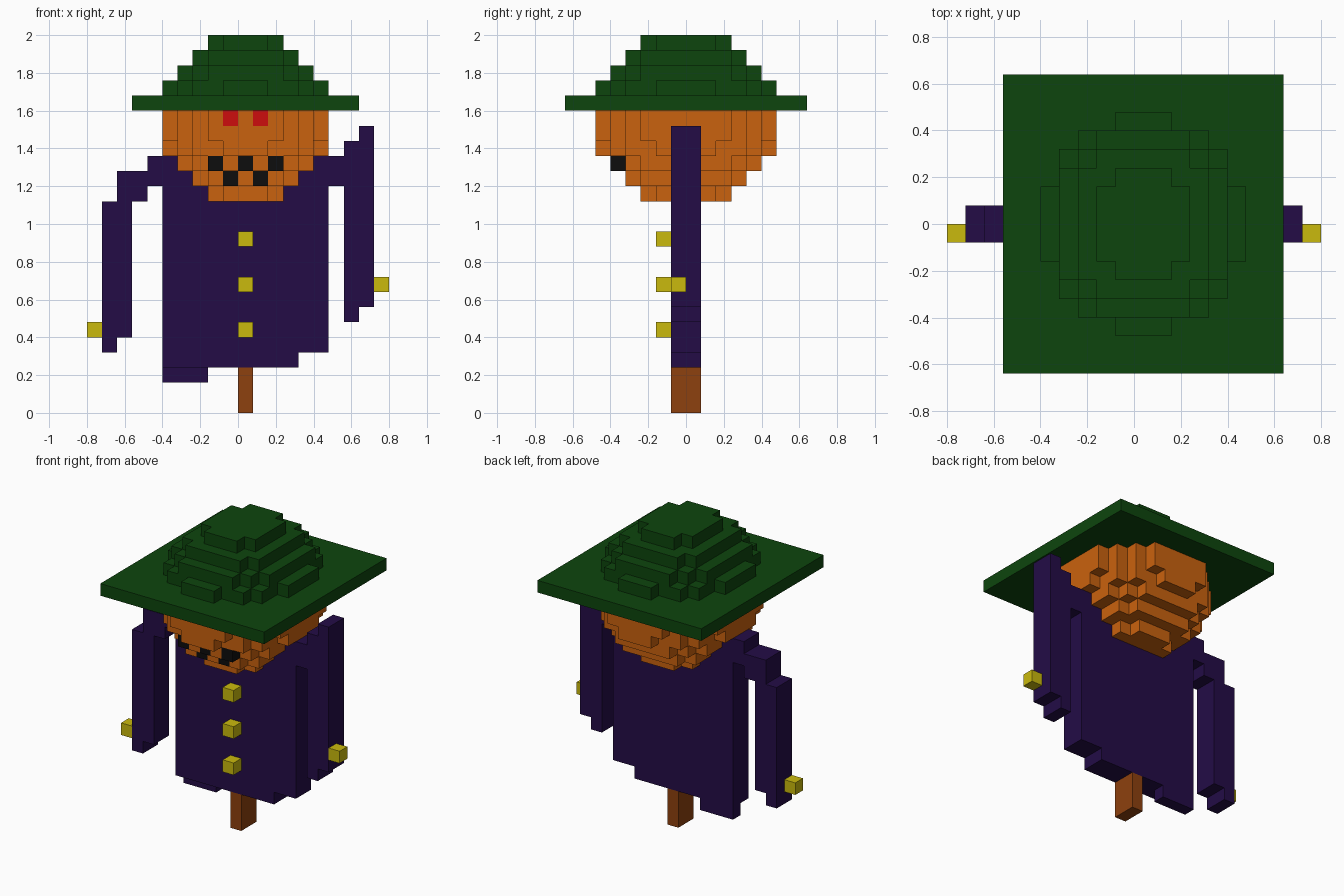
import bpy, bmesh
from itertools import product
from mathutils import Vector

if "Cube" in bpy.data.objects:
    bpy.data.objects.remove(bpy.data.objects["Cube"])

S = 0.08          # size of one block
cells = {}        # (i, j, k) -> part name

COLOURS = {
    "green": (0.0040, 0.0600, 0.0040), "orange": (0.590, 0.122, 0.0044),
    "purple": (0.0170, 0.0037, 0.0620), "yellow": (0.590, 0.490, 0.0040),
    "red": (0.610, 0.0040, 0.0040), "brown": (0.270, 0.0520, 0.0044),
    "black": (0.0040, 0.0040, 0.0040),
}
PART_COLOUR = {
    "head": "orange", "hat": "green", "coat": "purple", "left_sleeve": "purple",
    "right_sleeve": "purple", "buttons": "yellow", "hands": "yellow",
    "eyes": "red", "mouth": "black", "pole": "brown",
}


def box(part, x, z, y=(-1, 1)):
    """Fill a block range; limits are in block units, upper limit excluded."""
    for c in product(range(*x), range(*y), range(*z)):
        cells.setdefault(c, part)


def face_mark(part, i, k):
    """Recolour the frontmost head block in column i, row k."""
    j = min(c[1] for c in cells if c[0] == i and c[2] == k)
    cells[(i, j, k)] = part


# Round head; its upper half is the hat crown
for i, j, k in product(range(-5, 6), range(-6, 6), range(14, 25)):
    if (i * i + (k - 19) ** 2) / 32 + (j + 0.5) ** 2 / 36 <= 1:
        cells[(i, j, k)] = "head" if k < 20 else "hat"

# Eyes and jagged mouth
for i in (-1, 1):
    face_mark("eyes", i, 19)
    face_mark("mouth", i, 15)
for i in (-2, 0, 2):
    face_mark("mouth", i, 16)

# Hat brim
box("hat", (-7, 8), (20, 21), (-8, 8))

# Coat with ragged hem
box("coat", (-5, 6), (4, 17))
box("coat", (-5, 4), (3, 4))
box("coat", (-5, -2), (2, 3), (0, 1))

# Sleeve hanging on the -x side
box("left_sleeve", (-6, -4), (16, 17))
box("left_sleeve", (-8, -5), (15, 16))
box("left_sleeve", (-8, -6), (14, 15))
box("left_sleeve", (-9, -7), (5, 14))
box("left_sleeve", (-9, -8), (4, 5))

# Sleeve on the +x side
box("right_sleeve", (6, 7), (15, 17))
box("right_sleeve", (7, 8), (6, 18))
box("right_sleeve", (8, 9), (7, 19))

# Hands, buttons, pole
box("hands", (-10, -9), (5, 6), (-1, 0))
box("hands", (9, 10), (8, 9), (-1, 0))
for k in (5, 8, 11):
    box("buttons", (0, 1), (k, k + 1), (-2, -1))
box("pole", (0, 1), (0, 3))

# Materials
mats = {}
for name, rgb in COLOURS.items():
    mats[name] = bpy.data.materials.new(name)
    mats[name].diffuse_color = (*rgb, 1)

# Outer faces of each part
for part, colour in PART_COLOUR.items():
    bm = bmesh.new()
    for c in [c for c, p in cells.items() if p == part]:
        mid = Vector(c) + Vector((0.5, 0.5, 0.5))
        for axis, sign in product(range(3), (-1, 1)):
            n = Vector((0, 0, 0))
            n[axis] = sign
            if tuple(int(a + b) for a, b in zip(c, n)) in cells:
                continue
            u = Vector((0, 0, 0))
            u[(axis + 1) % 3] = 0.5
            v = n.cross(u)
            ring = (-u - v, u - v, u + v, v - u)
            bm.faces.new([bm.verts.new((mid + n * 0.5 + r) * S) for r in ring])
    bmesh.ops.remove_doubles(bm, verts=bm.verts, dist=1e-4)
    mesh = bpy.data.meshes.new(part)
    bm.to_mesh(mesh)
    bm.free()
    mesh.materials.append(mats[colour])
    bpy.context.collection.objects.link(bpy.data.objects.new(part, mesh))

for m in bpy.data.materials:
    if m.users and not m.is_grease_pencil:
        m.use_nodes = True
        m.node_tree.nodes["Principled BSDF"].inputs["Base Color"].default_value = m.diffuse_color
